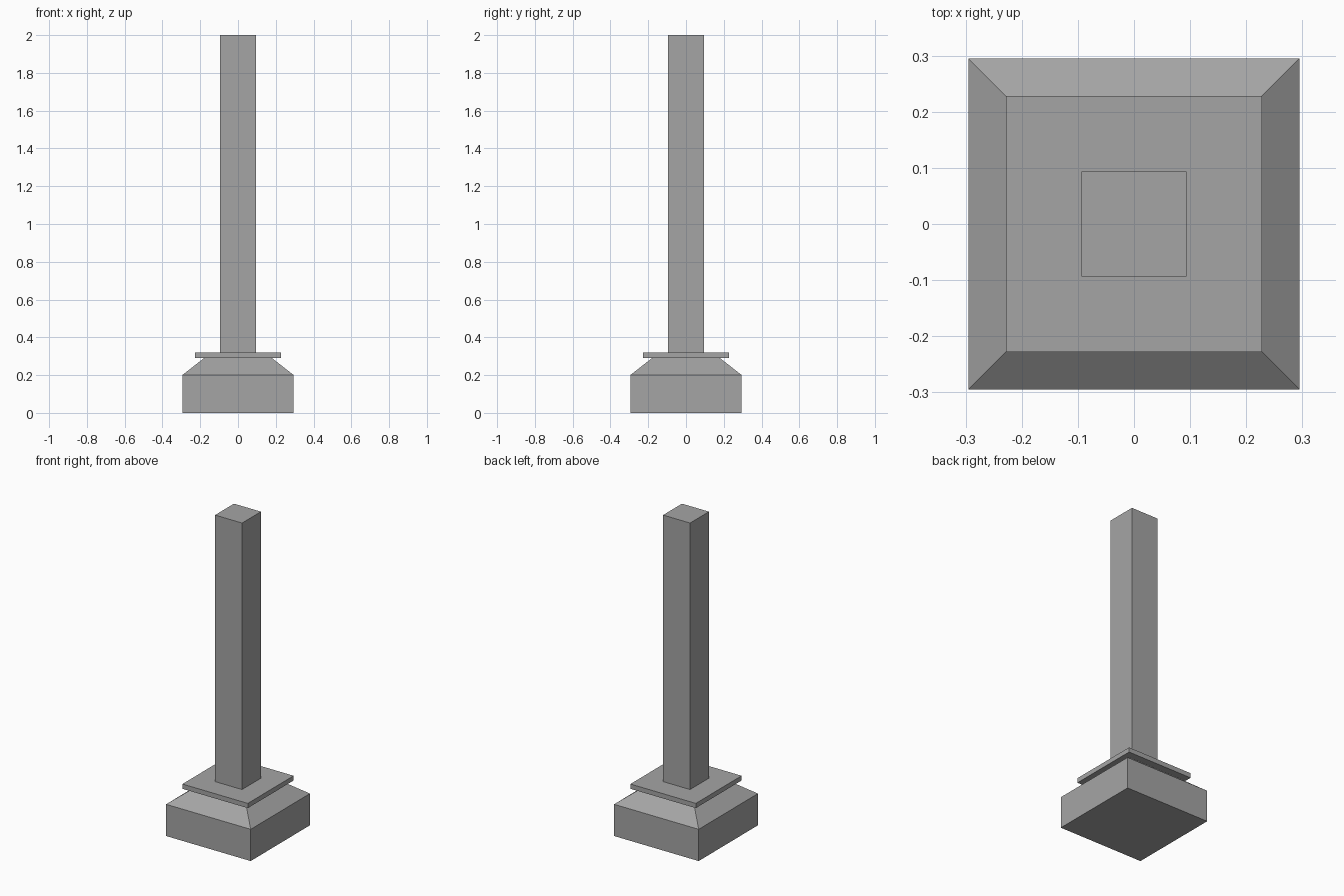
import bpy
import bmesh

if "Cube" in bpy.data.objects:
    bpy.data.objects.remove(bpy.data.objects["Cube"])

stone = bpy.data.materials.new("grey_stone")
stone.diffuse_color = (0.376, 0.376, 0.376, 1)
stone.use_nodes = True
stone.node_tree.nodes["Principled BSDF"].inputs["Base Color"].default_value = stone.diffuse_color


def square_stack(name, rings):
    """Closed square solid from (half width, height) rings, bottom to top."""
    bm = bmesh.new()
    loops = [[bm.verts.new((sx * h, sy * h, z))
              for sx, sy in ((-1, -1), (1, -1), (1, 1), (-1, 1))]
             for h, z in rings]
    bm.faces.new(loops[0][::-1])
    bm.faces.new(loops[-1])
    for low, high in zip(loops, loops[1:]):
        for i in range(4):
            j = (i + 1) % 4
            bm.faces.new((low[i], low[j], high[j], high[i]))
    mesh = bpy.data.meshes.new(name)
    bm.to_mesh(mesh)
    bm.free()
    mesh.materials.append(stone)
    obj = bpy.data.objects.new(name, mesh)
    bpy.context.collection.objects.link(obj)
    return obj


# Plinth block with sloped shoulders
square_stack("plinth", [(0.295, 0), (0.295, 0.2), (0.18, 0.29)])
# Thin overhanging slab
square_stack("slab", [(0.228, 0.29), (0.228, 0.32)])
# Tall straight shaft
square_stack("shaft", [(0.094, 0.32), (0.094, 2.0)])
